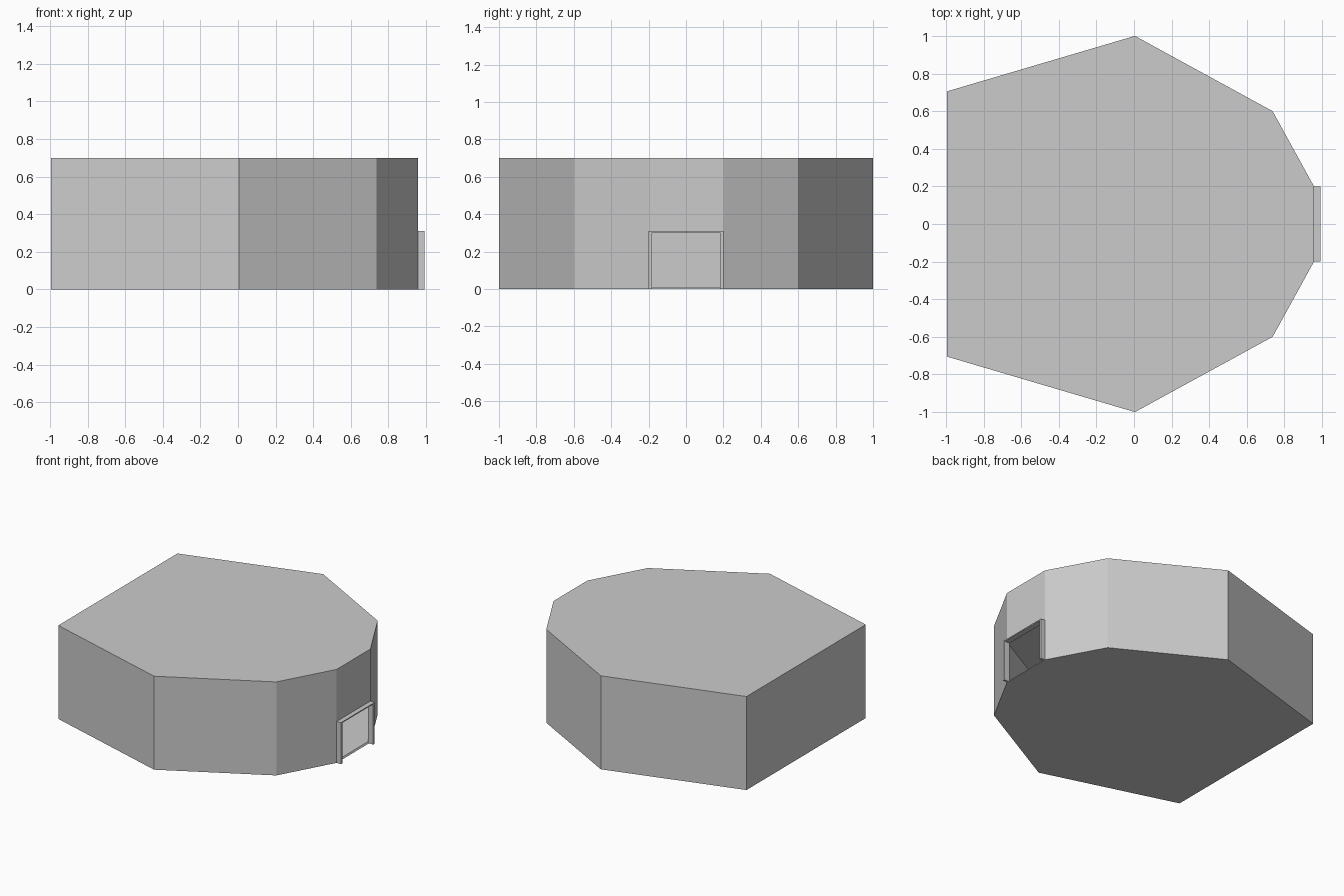
import bpy, bmesh
from mathutils import Vector

if "Cube" in bpy.data.objects:
    bpy.data.objects.remove(bpy.data.objects["Cube"])

H = 0.7          # wall height
DOOR_H = 0.31    # doorway height
DOOR_X = 0.957   # plane of the doorway wall

# Half outline of the building, mirrored across y = 0
half = [(-0.995, 0.705), (0.005, 1.0), (0.737, 0.6), (DOOR_X, 0.2)]
outline = [(x, -y) for x, y in half] + half[::-1]


def finish(bm, name):
    bmesh.ops.recalc_face_normals(bm, faces=bm.faces)
    mesh = bpy.data.meshes.new(name)
    bm.to_mesh(mesh)
    bm.free()
    obj = bpy.data.objects.new(name, mesh)
    bpy.context.collection.objects.link(obj)
    return obj


def box(name, lo, hi):
    bm = bmesh.new()
    bmesh.ops.create_cube(bm, size=1)
    for v in bm.verts:
        v.co = Vector([(a + b) / 2 + c * (b - a) for a, b, c in zip(lo, hi, v.co)])
    return finish(bm, name)


# Hollow building: extruded outline with floor, ceiling and open doorway
bm = bmesh.new()
base = bm.faces.new([bm.verts.new((x, y, 0)) for x, y in outline])
res = bmesh.ops.extrude_face_region(bm, geom=[base], use_keep_orig=True)
for v in res["geom"]:
    if isinstance(v, bmesh.types.BMVert):
        v.co.z = H
bmesh.ops.recalc_face_normals(bm, faces=bm.faces)


def door_faces():
    return [f for f in bm.faces if all(abs(v.co.x - DOOR_X) < 1e-4 for v in f.verts)]


wall = door_faces()[0]
bmesh.ops.bisect_plane(bm, geom=[wall] + list(wall.edges) + list(wall.verts),
                       plane_co=(0, 0, DOOR_H - 0.005), plane_no=(0, 0, 1))
low = [f for f in door_faces() if f.calc_center_median().z < DOOR_H]
bmesh.ops.delete(bm, geom=low, context='FACES_ONLY')
building = finish(bm, "building_shell")
solid = building.modifiers.new("thickness", 'SOLIDIFY')
solid.thickness = 0.008
solid.offset = -1
solid.use_even_offset = True

# Door surround: two jambs and a thin lintel
for side, name in ((-1, "right_jamb"), (1, "left_jamb")):
    y0, y1 = sorted((side * 0.183, side * 0.2))
    box(name, (DOOR_X - 0.008, y0, 0), (0.992, y1, DOOR_H))
box("door_lintel", (DOOR_X - 0.008, -0.183, DOOR_H - 0.008), (0.992, 0.183, DOOR_H))
